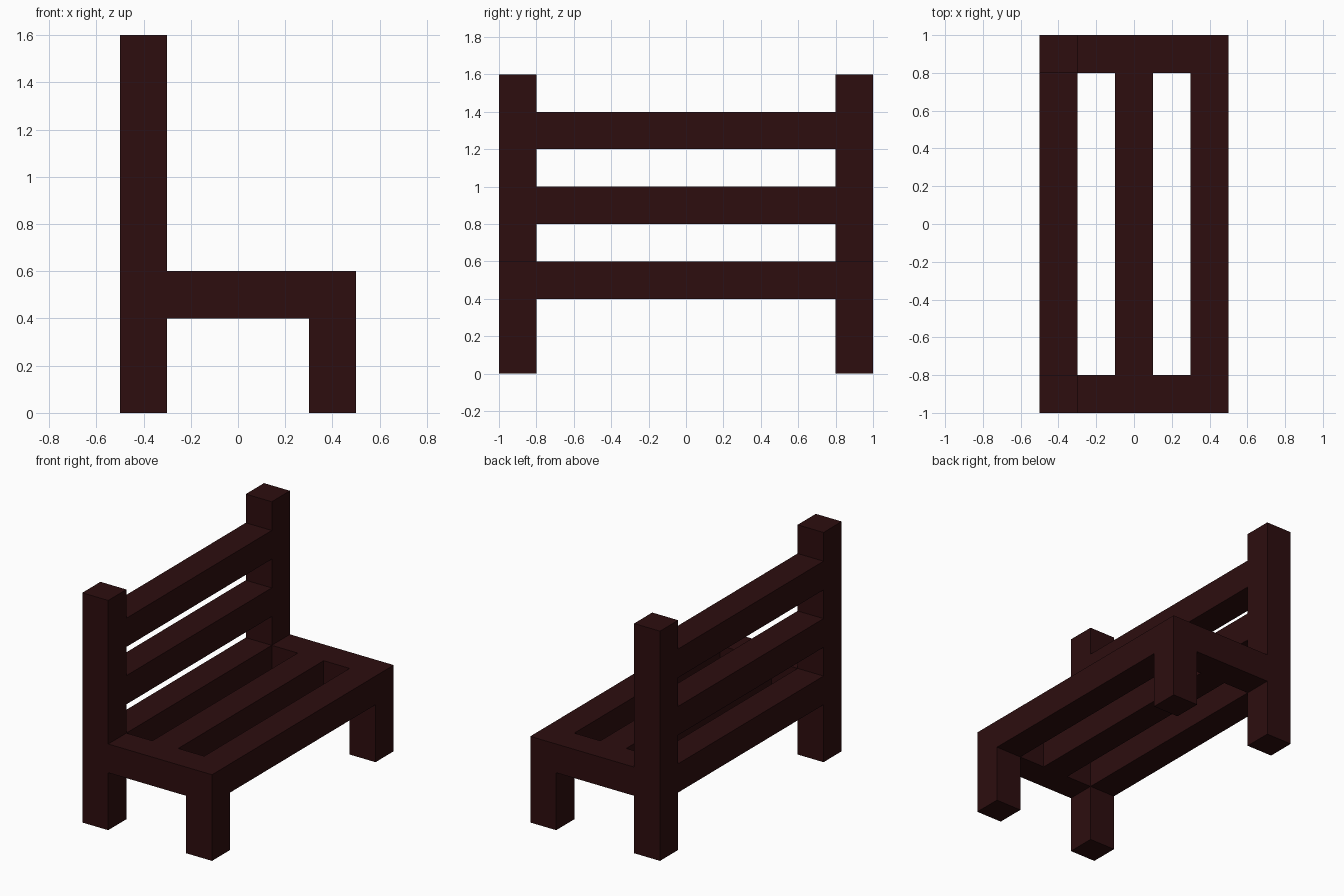
import bpy

cube = bpy.data.objects.get("Cube")
if cube:
    bpy.data.objects.remove(cube, do_unlink=True)

# Single dark wood colour
COLOUR = (0.026, 0.004, 0.0045, 1.0)
wood = bpy.data.materials.new("dark red brown wood")
wood.use_nodes = True
wood.diffuse_color = COLOUR
bsdf = next(n for n in wood.node_tree.nodes if n.type == 'BSDF_PRINCIPLED')
bsdf.inputs["Base Color"].default_value = COLOUR

T = 0.2             # timber thickness
SEAT_Z = 0.5        # centre height of the seat frame
BACK_X, FRONT_X = -0.4, 0.4
END_Y = 0.9


def beam(name, centre, size):
    """Square-edged timber from its centre and full size."""
    bpy.ops.mesh.primitive_cube_add(size=1, location=centre)
    ob = bpy.context.object
    ob.name = name
    ob.scale = size
    bpy.ops.object.transform_apply(location=False, rotation=False, scale=True)
    ob.data.materials.append(wood)
    return ob


# Posts, legs and seat ends, repeated at both ends of the bench
for label, y in (("near", -END_Y), ("far", END_Y)):
    beam(f"back_post_{label}", (BACK_X, y, 0.8), (T, T, 1.6))
    beam(f"front_leg_{label}", (FRONT_X, y, 0.3), (T, T, 0.6))
    beam(f"seat_end_rail_{label}", (0, y, SEAT_Z), (0.6, T, T))

# Long timbers butted between the ends
long_size = (T, 1.6, T)
beam("seat_front_rail", (FRONT_X, 0, SEAT_Z), long_size)
beam("seat_middle_slat", (0, 0, SEAT_Z), long_size)
for label, z in (("lower", SEAT_Z), ("middle", 0.9), ("upper", 1.3)):
    beam(f"backrest_{label}_rail", (BACK_X, 0, z), long_size)
